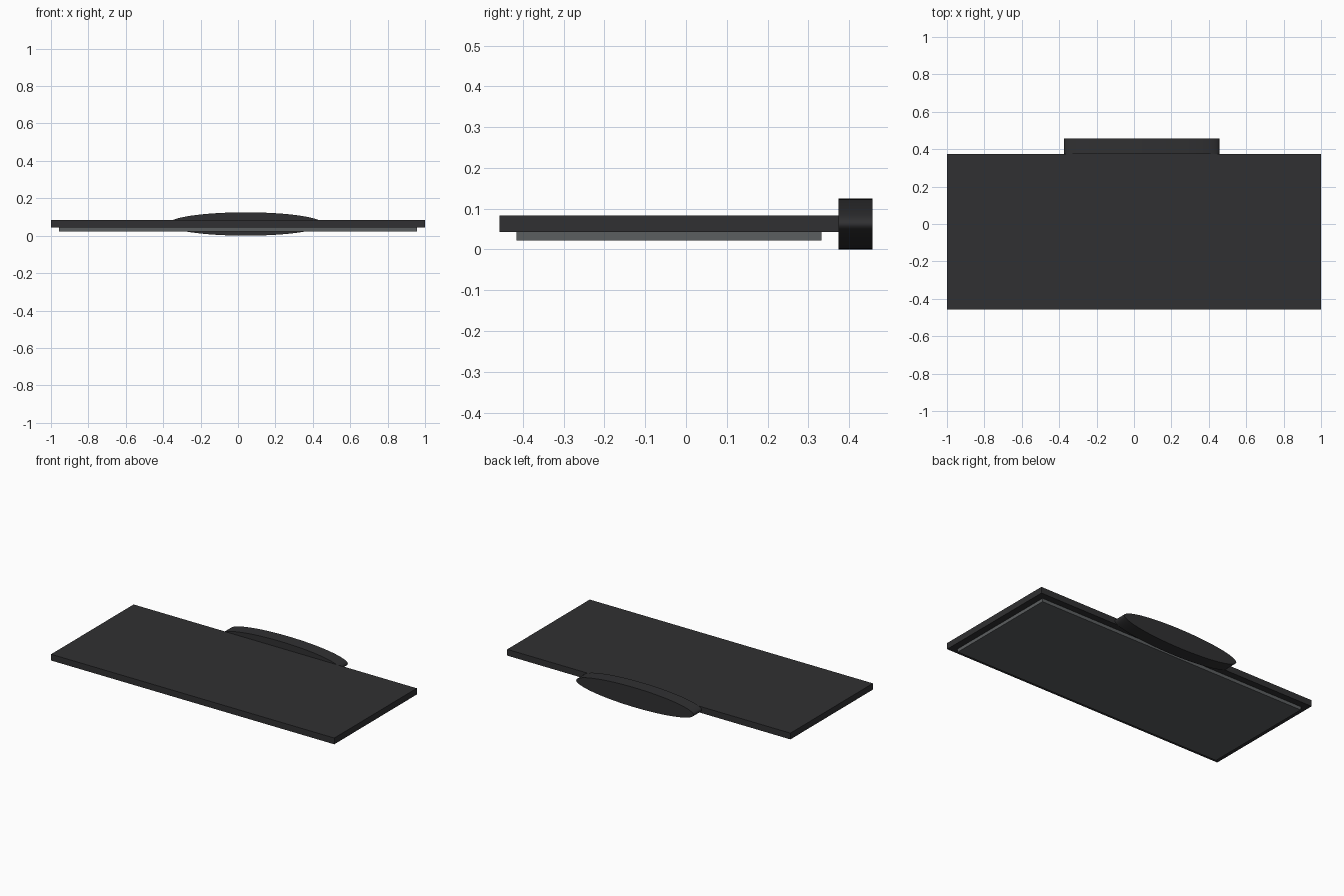
import bpy
import math

if "Cube" in bpy.data.objects:
    bpy.data.objects.remove(bpy.data.objects["Cube"])


def material(name, color):
    mat = bpy.data.materials.new(name)
    mat.diffuse_color = (*color, 1.0)
    mat.use_nodes = True
    mat.node_tree.nodes["Principled BSDF"].inputs["Base Color"].default_value = mat.diffuse_color
    return mat


def finish(name, mat):
    obj = bpy.context.object
    obj.name = name
    bpy.ops.object.transform_apply(location=False, rotation=True, scale=True)
    obj.data.materials.append(mat)
    return obj


def box(name, low, high, mat):
    center = [(a + b) / 2 for a, b in zip(low, high)]
    bpy.ops.mesh.primitive_cube_add(size=1, location=center)
    bpy.context.object.scale = [b - a for a, b in zip(low, high)]
    return finish(name, mat)


dark = material("dark_casing", (0.03, 0.03, 0.032))
grey = material("grey_panel", (0.105, 0.112, 0.117))

# Main flat slab
box("slab", (-1.0, -0.457, 0.043), (1.0, 0.375, 0.083), dark)

# Inset panel below the slab, its upper part embedded in it
box("under_panel", (-0.956, -0.416, 0.022), (0.956, 0.332, 0.081), grey)

# Flattened oval drum on the rear edge, slightly right of centre
bpy.ops.mesh.primitive_cylinder_add(vertices=64, radius=1, depth=0.083,
                                    location=(0.041, 0.4155, 0.0625),
                                    rotation=(math.pi / 2, 0, 0))
bpy.context.object.scale = (0.415, 0.0625, 1)
finish("rear_oval", dark)
bpy.ops.object.shade_smooth_by_angle(angle=math.radians(45))
